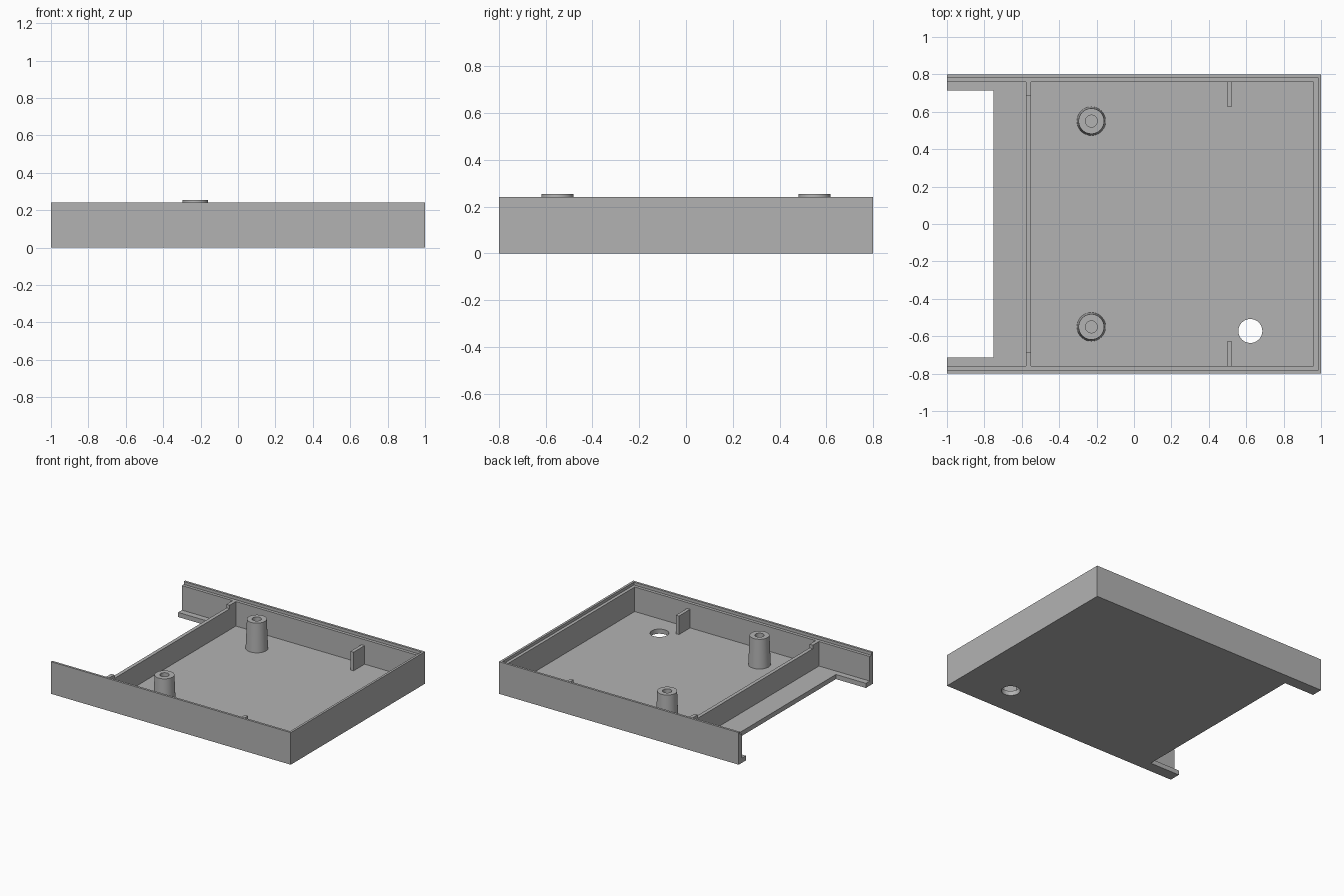
import bpy, bmesh, math

cube = bpy.data.objects.get("Cube")
if cube:
    bpy.data.objects.remove(cube, do_unlink=True)

grey = bpy.data.materials.new("plain_grey")
grey.use_nodes = True
grey.diffuse_color = (0.45, 0.45, 0.45, 1)
grey.node_tree.nodes["Principled BSDF"].inputs["Base Color"].default_value = grey.diffuse_color

FLOOR, LIP, TOP = 0.035, 0.22, 0.242
INNER = 0.76   # half width inside the walls


def finish(name, bm):
    bmesh.ops.recalc_face_normals(bm, faces=bm.faces[:])
    mesh = bpy.data.meshes.new(name)
    bm.to_mesh(mesh)
    bm.free()
    mesh.materials.append(grey)
    ob = bpy.data.objects.new(name, mesh)
    bpy.context.collection.objects.link(ob)
    return ob


def prism(name, points, direction):
    """Extrude a flat outline along a direction."""
    bm = bmesh.new()
    face = bm.faces.new([bm.verts.new(p) for p in points])
    new = bmesh.ops.extrude_face_region(bm, geom=[face])["geom"]
    bmesh.ops.translate(bm, vec=direction,
                        verts=[v for v in new if isinstance(v, bmesh.types.BMVert)])
    return finish(name, bm)


def box(name, x0, x1, y0, y1, z0, z1):
    outline = [(x0, y0, z0), (x1, y0, z0), (x1, y1, z0), (x0, y1, z0)]
    return prism(name, outline, (0, 0, z1 - z0))


def lathe(name, profile, x, y, steps=48):
    """Spin a closed radius/height profile about an upright axis."""
    bm = bmesh.new()
    rings = [[bm.verts.new((x + r * math.cos(a), y + r * math.sin(a), z)) for r, z in profile]
             for a in (math.tau * i / steps for i in range(steps))]
    for i, ring in enumerate(rings):
        after = rings[(i + 1) % steps]
        for j in range(len(profile)):
            k = (j + 1) % len(profile)
            bm.faces.new((ring[j], after[j], after[k], ring[k]))
    return finish(name, bm)


def smooth(ob):
    bpy.ops.object.select_all(action="DESELECT")
    ob.select_set(True)
    bpy.context.view_layer.objects.active = ob
    bpy.ops.object.shade_smooth_by_angle(angle=math.radians(30))


def cut(ob, cutter):
    cutter.hide_render = True
    mod = ob.modifiers.new("cut", "BOOLEAN")
    mod.operation = "DIFFERENCE"
    mod.solver = "EXACT"
    mod.object = cutter
    bpy.context.view_layer.objects.active = ob
    bpy.ops.object.modifier_apply(modifier=mod.name)
    bpy.data.objects.remove(cutter, do_unlink=True)


# Tray: a block hollowed out, with a stepped rim and an open end
tray = box("tray", -1, 1, -0.8, 0.8, 0, TOP)
cut(tray, box("pocket_cutter", -1.2, 0.96, -INNER, INNER, FLOOR, 0.5))
cut(tray, box("rim_step_cutter", -1.2, 0.983, -0.783, 0.783, LIP, 0.5))
cut(tray, box("end_notch_cutter", -1.2, -0.75, -0.715, 0.715, -0.2, 0.1))

# Round hole through the floor
bm = bmesh.new()
bmesh.ops.create_cone(bm, cap_ends=True, segments=48, radius1=0.064, radius2=0.064, depth=0.4)
bmesh.ops.translate(bm, vec=(0.622, -0.572, 0), verts=bm.verts[:])
cut(tray, finish("hole_cutter", bm))
smooth(tray)

# Cross wall with a raised tab at each end
half = [(INNER, FLOOR), (INNER, LIP), (0.687, LIP), (0.687, 0.193)]
outline = half + [(-y, z) for y, z in reversed(half)]
prism("cross_wall", [(-0.577, y, z) for y, z in outline], (0.027, 0, 0))

# Mirrored ribs and hollow screw posts
for side, s in (("front", -1), ("back", 1)):
    y0, y1 = sorted((s * 0.628, s * INNER))
    box(side + "_rib", 0.498, 0.524, y0, y1, FLOOR, 0.175)
    post = lathe(side + "_screw_post",
                 [(0.077, FLOOR), (0.068, 0.255), (0.032, 0.255), (0.032, FLOOR)],
                 -0.228, s * 0.55)
    smooth(post)
